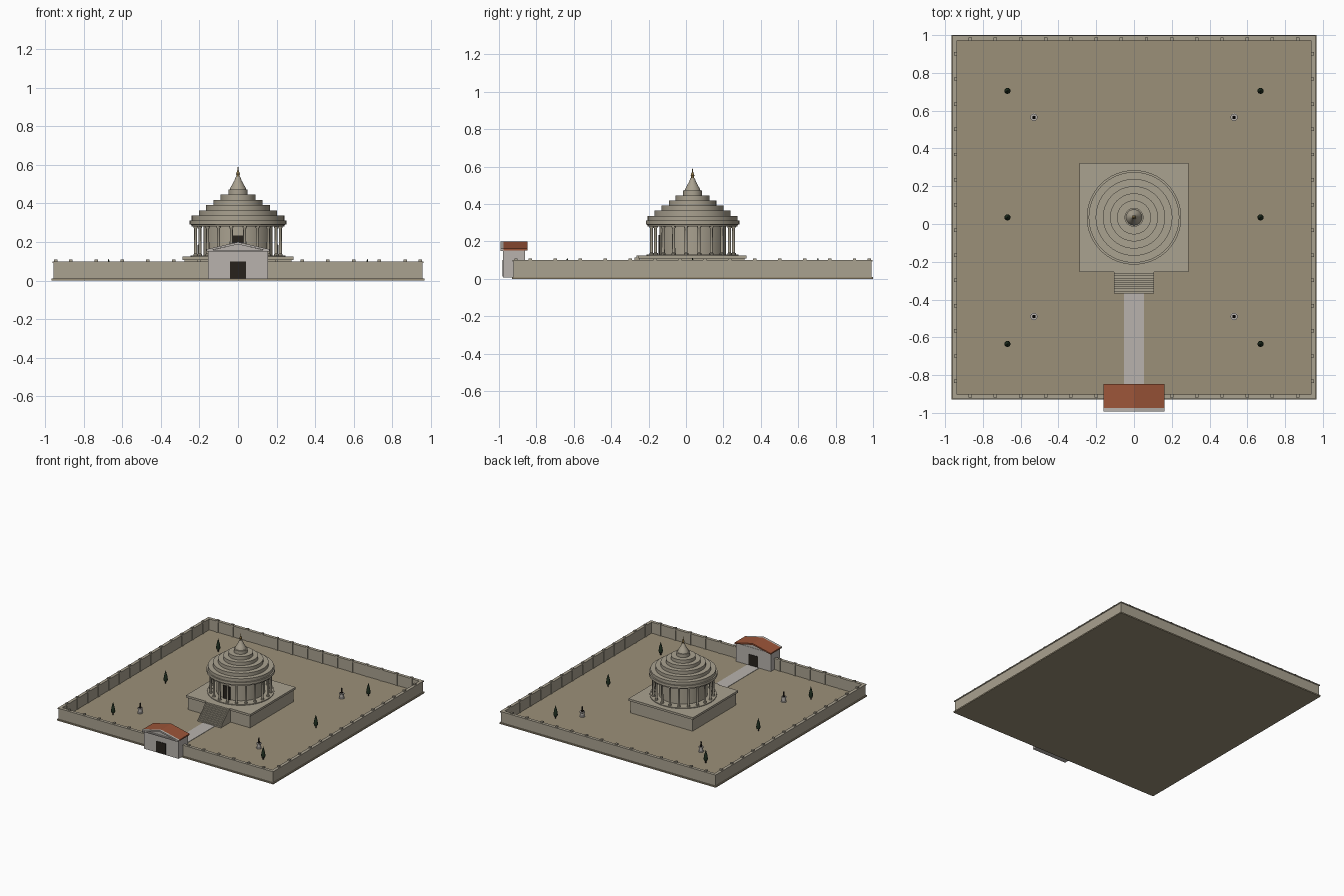
import bpy, bmesh, math
from mathutils import Matrix, Vector

if "Cube" in bpy.data.objects:
    bpy.data.objects.remove(bpy.data.objects["Cube"])


def mat(name, r, g, b):
    m = bpy.data.materials.new(name)
    m.diffuse_color = (r, g, b, 1)
    m.use_nodes = True
    m.node_tree.nodes["Principled BSDF"].inputs["Base Color"].default_value = m.diffuse_color
    return m


STONE = mat("stone", .40, .36, .28)
EARTH = mat("earth", .33, .28, .19)
PALE = mat("pale_stone", .48, .45, .42)
TILE = mat("tile", .33, .09, .04)
DARK = mat("dark", .02, .016, .012)
GREEN = mat("cypress_green", .015, .03, .015)
GOLD = mat("bronze", .25, .17, .06)
CY = .035  # temple centre in y


def finish(name, bm, m, smooth=False):
    bmesh.ops.recalc_face_normals(bm, faces=bm.faces)
    me = bpy.data.meshes.new(name)
    bm.to_mesh(me)
    bm.free()
    ob = bpy.data.objects.new(name, me)
    bpy.context.collection.objects.link(ob)
    me.materials.append(m)
    if smooth:
        bpy.ops.object.select_all(action='DESELECT')
        ob.select_set(True)
        bpy.context.view_layer.objects.active = ob
        bpy.ops.object.shade_smooth_by_angle(angle=math.radians(35))
    return ob


def add_box(bm, x0, x1, y0, y1, z0, z1):
    c = Vector((x0 + x1, y0 + y1, z0 + z1)) / 2
    s = Matrix.Diagonal((x1 - x0, y1 - y0, z1 - z0, 1))
    bmesh.ops.create_cube(bm, size=1, matrix=Matrix.Translation(c) @ s)


def boxes(name, m, *dims):
    bm = bmesh.new()
    for d in dims:
        add_box(bm, *d)
    return finish(name, bm, m)


def lathe(name, m, profile, centers, n=16):
    """Spin an (r, z) profile around the vertical at each centre."""
    bm = bmesh.new()
    for cx, cy in centers:
        rings = [[bm.verts.new((cx + r * math.cos(2 * math.pi * i / n),
                                cy + r * math.sin(2 * math.pi * i / n), z))
                  for i in range(n)] for r, z in profile]
        for a, b in zip(rings, rings[1:]):
            for i in range(n):
                j = (i + 1) % n
                bm.faces.new((a[i], a[j], b[j], b[i]))
        bm.faces.new(rings[0])
        bm.faces.new(rings[-1])
    return finish(name, bm, m, True)


def extrude_xz(name, m, pts, y0, y1):
    bm = bmesh.new()
    f = bm.faces.new([bm.verts.new((x, y0, z)) for x, z in pts])
    r = bmesh.ops.extrude_face_region(bm, geom=[f])
    bmesh.ops.translate(bm, vec=(0, y1 - y0, 0),
                        verts=[v for v in r["geom"] if isinstance(v, bmesh.types.BMVert)])
    return finish(name, bm, m)


# Courtyard ground and central path
boxes("ground", EARTH, (-.965, .965, -.93, 1, 0, .01))
boxes("path", PALE, (-.052, .052, -.86, -.34, .002, .013))


# Perimeter wall, coping and pilasters
def ring(o, t, y0, y1, z0, z1):
    return [(-o, -o + t, y0, y1, z0, z1), (o - t, o, y0, y1, z0, z1),
            (-o + t, o - t, y1 - t, y1, z0, z1),
            (-o + t, -.15, y0, y0 + t, z0, z1), (.15, o - t, y0, y0 + t, z0, z1)]


boxes("perimeter_wall", STONE, *ring(.957, .017, -.922, .992, .01, .095))
boxes("wall_coping", STONE, *ring(.962, .025, -.927, .997, .092, .1))
posts = []
for k in range(14):
    p, h = -.867 + k * .1333, .009
    posts.append((p - h, p + h, .97, .988, .01, .11))
    if abs(p) > .17:
        posts.append((p - h, p + h, -.918, -.90, .01, .11))
    for s in (-1, 1):
        q = p + CY
        posts.append((s * .945 - h, s * .945 + h, q - h, q + h, .01, .11))
boxes("wall_pilasters", STONE, *posts)

# Podium, projecting slab and front stairs
boxes("podium", STONE, (-.278, .278, CY - .278, CY + .278, .005, .108))
boxes("podium_slab", STONE, (-.288, .288, CY - .288, CY + .288, .108, .125))
N = 10
boxes("stairs", STONE, *[(-.105, .105, -.368 + i * .0115, -.245, .01 + i * .0115, .01 + (i + 1) * .0115)
                         for i in range(N)])

# Round temple: cella, door, columns
lathe("temple_floor", STONE, [(.245, .125), (.245, .131)], [(0, CY)], 64)
lathe("cella", STONE, [(.178, .125), (.178, .29)], [(0, CY)], 64)
boxes("cella_door", DARK, (-.03, .03, CY - .182, CY - .16, .131, .235))
angles = [2 * math.pi * (i + .5) / 20 for i in range(20)]
lathe("columns", STONE,
      [(.012, .13), (.012, .137), (.0085, .14), (.0075, .27), (.012, .277), (.012, .285)],
      [(.222 * math.cos(a), CY + .222 * math.sin(a)) for a in angles], 12)

# Stepped roof, concave cap and finial
lathe("entablature", STONE, [(.24, .28), (.24, .289), (.25, .291), (.25, .312)], [(0, CY)], 64)
steps = []
for i, r in enumerate((.24, .203, .165, .127, .09, .05)):
    z = .31 + i * .0272
    steps += [(r, z), (r, z + .0272)]
lathe("stepped_roof", STONE, steps, [(0, CY)], 64)
lathe("roof_cap", STONE, [(.043, .47), (.04, .48), (.029, .5), (.018, .52), (.011, .54)], [(0, CY)], 32)
lathe("finial", GOLD, [(.007, .535), (.007, .545), (.01, .553), (.007, .562), (.004, .57), (.0008, .592)],
      [(0, CY)], 16)

# Gatehouse with gabled roof
boxes("gatehouse", PALE, (-.155, .155, -.978, -.86, .008, .157))
boxes("gate_doors", DARK, (-.042, .042, -.982, -.97, .012, .1), (-.042, .042, -.87, -.857, .012, .1))
extrude_xz("gate_tympanum", PALE, [(-.15, .155), (.15, .155), (0, .188)], -.98, -.862)
chevron = [(-.162, .153), (0, .188), (.162, .153), (.162, .163), (0, .2), (-.162, .163)]
extrude_xz("gate_roof", TILE, chevron, -.975, -.848)
extrude_xz("gate_pediment_frame", PALE, chevron, -.993, -.975)
boxes("gate_cornice", PALE, (-.16, .16, -.993, -.975, .15, .158))

# Cypress trees
trees = [(s * .67, y) for s in (-1, 1) for y in (.705, CY, -.635)]
lathe("cypress_trunks", DARK, [(.004, .008), (.004, .035)], trees, 8)
lathe("cypress_crowns", GREEN, [(.013, .03), (.0165, .042), (.011, .075), (.001, .113)], trees, 12)

# Pedestals with small dark statues
spots = [(s * .53, y) for s in (-1, 1) for y in (.565, -.49)]
lathe("pedestals", PALE, [(.02, .003), (.02, .016), (.016, .018), (.016, .042), (.019, .044), (.019, .05)], spots, 16)
boxes("statues", DARK, *[(x - .008, x + .008, y - .008, y + .008, .05, .058) for x, y in spots])
lathe("statue_figures", DARK, [(.007, .058), (.005, .075), (.006, .083), (.002, .094)], spots, 8)
